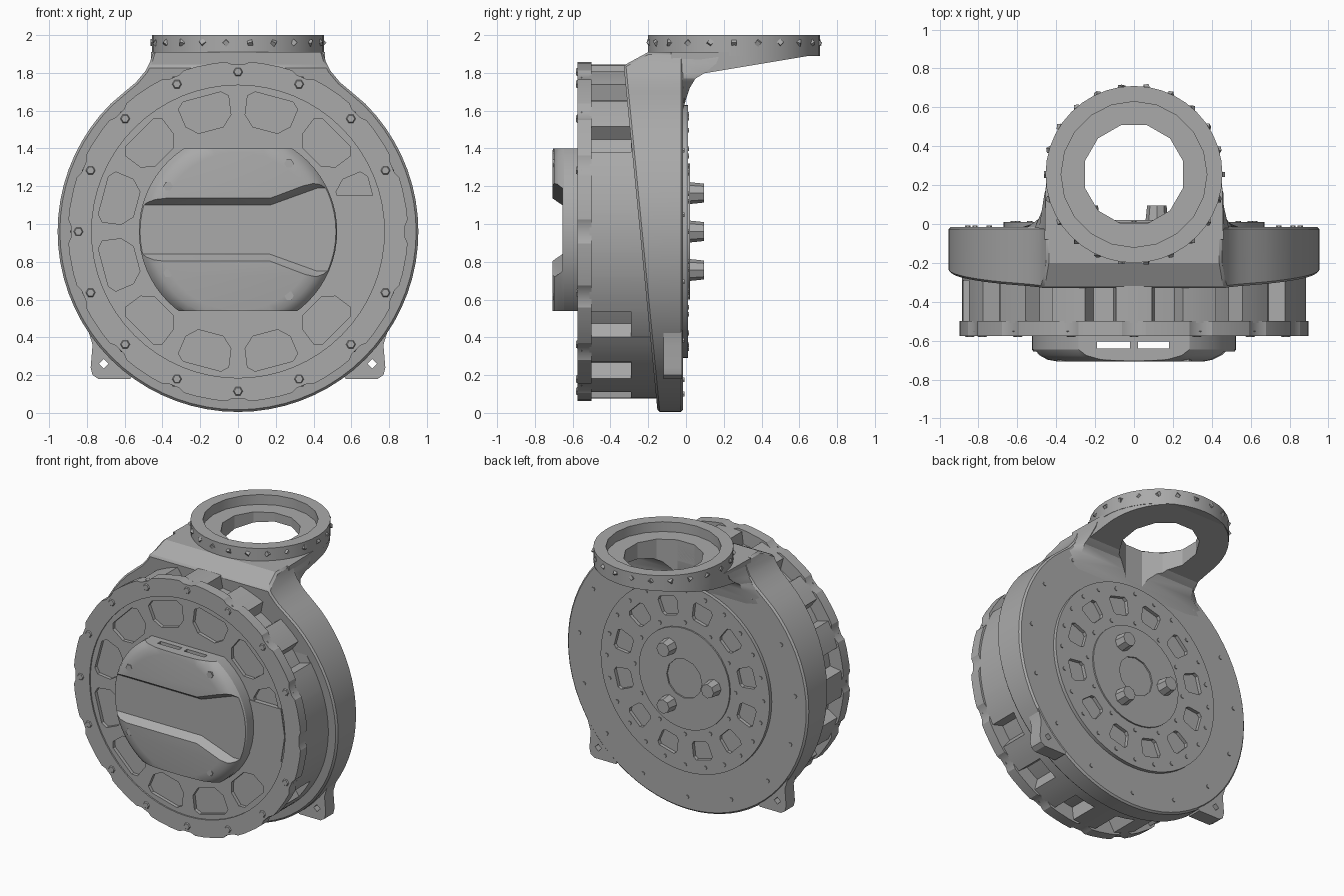
import bpy, bmesh, math
from math import sin, cos, radians
from mathutils import Vector

if bpy.data.objects.get("Cube"):
    bpy.data.objects.remove(bpy.data.objects["Cube"], do_unlink=True)

grey = bpy.data.materials.new("plain_grey")
grey.use_nodes = True
colour = (0.4, 0.4, 0.4, 1)
grey.diffuse_color = colour
grey.node_tree.nodes["Principled BSDF"].inputs["Base Color"].default_value = colour

CZ = 0.96  # height of the main axis
AXES = {"y": lambda u, v, w: (u, w, v),
        "z": lambda u, v, w: (u, v, w)}


def polar(r, deg, cx=0, cy=CZ):
    return cx + r * cos(radians(deg)), cy + r * sin(radians(deg))


def circle(r, n=64, cx=0, cy=CZ, turn=0):
    return [polar(r, turn + 360 * i / n, cx, cy) for i in range(n)]


def add_prism(bm, pts, a, b, axis="y", end=None):
    """Extrude an outline from a to b, optionally tapering to a second outline."""
    place = AXES[axis]
    low = [bm.verts.new(place(u, v, a)) for u, v in pts]
    high = [bm.verts.new(place(u, v, b)) for u, v in (end or pts)]
    bm.faces.new(low)
    bm.faces.new(high[::-1])
    n = len(pts)
    for i in range(n):
        j = (i + 1) % n
        bm.faces.new((low[j], low[i], high[i], high[j]))


def finish(bm, name):
    bmesh.ops.recalc_face_normals(bm, faces=bm.faces)
    mesh = bpy.data.meshes.new(name)
    bm.to_mesh(mesh)
    bm.free()
    mesh.materials.append(grey)
    ob = bpy.data.objects.new(name, mesh)
    bpy.context.collection.objects.link(ob)
    return ob


def build(name, *parts):
    bm = bmesh.new()
    for p in parts:
        add_prism(bm, *p)
    return finish(bm, name)


def build_stack(name, layers, axis):
    """Loft through (outline, position) layers as one closed solid."""
    bm = bmesh.new()
    rows = [[bm.verts.new(AXES[axis](u, v, w)) for u, v in pts] for pts, w in layers]
    bm.faces.new(rows[0])
    bm.faces.new(rows[-1][::-1])
    n = len(rows[0])
    for low, high in zip(rows, rows[1:]):
        for i in range(n):
            j = (i + 1) % n
            bm.faces.new((low[j], low[i], high[i], high[j]))
    return finish(bm, name)


def slice_off(ob, point, normal):
    """Remove what lies on the normal side of a plane and cap the cut."""
    bm = bmesh.new()
    bm.from_mesh(ob.data)
    res = bmesh.ops.bisect_plane(bm, geom=bm.verts[:] + bm.edges[:] + bm.faces[:],
                                 plane_co=point, plane_no=normal, clear_outer=True)
    rim = [e for e in res["geom_cut"] if isinstance(e, bmesh.types.BMEdge)]
    bmesh.ops.contextual_create(bm, geom=rim)
    bmesh.ops.recalc_face_normals(bm, faces=bm.faces)
    bm.to_mesh(ob.data)
    bm.free()


def cut(ob, *parts):
    cutter = build("cutter", *parts)
    mod = ob.modifiers.new("cut", "BOOLEAN")
    mod.operation, mod.solver, mod.object = "DIFFERENCE", "EXACT", cutter
    bpy.context.view_layer.update()
    done = bpy.data.meshes.new_from_object(ob.evaluated_get(bpy.context.evaluated_depsgraph_get()))
    ob.modifiers.clear()
    ob.data = done
    bpy.data.objects.remove(cutter, do_unlink=True)


# Housing: round body with a neck, its front face leaning
neck = [(0.6, 1.7), (0.54, 1.75), (0.49, 1.81), (0.465, 1.86), (0.45, 1.91)]
outline = [polar(0.955, 135 + 270 * i / 54) for i in range(55)]
outline += neck + [(-x, z) for x, z in neck[::-1]]
housing = build("housing", (outline, -0.5, -0.015))
slice_off(housing, (0, -0.33, 1.84), (0, -1.84, -0.18))
slice_off(housing, (0, -0.31, 1.85), (0, -0.06, 0.11))
bevel = housing.modifiers.new("soft_edge", "BEVEL")
bevel.width, bevel.segments, bevel.limit_method, bevel.angle_limit = 0.012, 1, "ANGLE", radians(40)

# Mounting feet
foot = [(0.5, 0.3), (0.57, 0.18), (0.74, 0.18), (0.77, 0.2), (0.78, 0.24), (0.77, 0.36),
        (0.8, 0.46), (0.6, 0.6)]
for name, s in (("left_foot", 1), ("right_foot", -1)):
    ob = build(name, ([(s * x, z) for x, z in foot], -0.12, -0.02))
    cut(ob, (circle(0.025, 4, s * 0.71, 0.26), -0.3, 0.1))

# Arm that carries the top ring, thinning toward the back
RY = 0.255
hole = (circle(0.262, 12, 0, RY, 15), 1.4, 2.2, "z")
plan = [polar(0.452, 180 * i / 24, 0, RY) for i in range(25)]
plan += [(-0.455, 0.15), (-0.46, -0.08), (0.46, -0.08), (0.455, 0.15)]
arm = build("ring_arm", (plan, 1.6, 1.91, "z"))
slice_off(arm, (0, 0.05, 1.79), (0, 0.11, -0.66))
cut(arm, hole)

# Flared fillet between arm and housing
flare = ((1.6, 0.66, -0.018), (1.66, 0.62, 0.0), (1.72, 0.565, 0.02), (1.77, 0.515, 0.05),
         (1.8, 0.49, 0.1), (1.85, 0.465, 0.16), (1.9, 0.452, 0.18))
layers = [([(-w, -0.1), (w, -0.1), (w, -0.03), (min(w, 0.46), y),
            (-min(w, 0.46), y), (-w, -0.03)], z) for z, w, y in flare]
fillet = build_stack("arm_fillet", layers, "z")
cut(fillet, hole)

# Top ring with a stepped bore
ring = build("top_ring", (circle(0.455, 40, 0, RY), 1.89, 2.0, "z"))
cut(ring, (circle(0.375, 20, 0, RY), 1.93, 2.2, "z"))
cut(ring, hole)
bm = bmesh.new()
for i in range(22):
    c = Vector((*polar(0.45, 360 * i / 22, 0, RY), 1.96))
    stud = bmesh.ops.create_cube(bm, size=0.026)["verts"]
    bmesh.ops.rotate(bm, verts=stud, matrix=Vector((0, 0, 1)).rotation_difference(
        Vector((cos(i), sin(i), 1))).to_matrix())
    bmesh.ops.translate(bm, verts=stud, vec=c)
finish(bm, "ring_studs")

# Drum: ribs behind the bolts, pockets between, solid on the connector side
drum_pts = []
for i in range(16):
    a = 22.5 * i
    drum_pts += [polar(0.885, a + d) for d in (-6, -3, 0, 3, 6)]
    r = 0.885 if i in (0, 15) else 0.8
    drum_pts += [polar(r, a + d) for d in (7.5, 11.25, 15)]
build("ribbed_drum", (drum_pts, -0.51, -0.1))
build("drum_rear_band", (circle(0.885), -0.29, -0.1))

# Front flange, lightly notched at each bolt
flange_pts = []
for i in range(16):
    a = 22.5 * i
    flange_pts += [polar(r, a + d) for r, d in
                   ((0.9, -8), (0.9, -4), (0.885, -2), (0.885, 2), (0.9, 4), (0.9, 8))]
flange = build("front_flange", (flange_pts, -0.575, -0.5))
cut(flange, (circle(0.775), -0.7, -0.565))
pocket = ((0.56, -7), (0.62, -11.5), (0.72, -11), (0.745, -8),
          (0.745, 8), (0.72, 11), (0.62, 11.5), (0.56, 7))
cut(flange, *[([polar(r, 15 + 30 * i + d) for r, d in pocket], -0.7, -0.54) for i in range(11)])
build("flange_bolts", *[(circle(0.045, 6, *polar(0.845, 22.5 * i)), -0.55, -0.582, "y",
                         circle(0.02, 6, *polar(0.845, 22.5 * i))) for i in range(1, 16)])
build("connector_plate", ([(0.45, 0.78), (0.74, 0.77), (0.77, 0.96), (0.74, 1.15), (0.45, 1.15)],
                          -0.572, -0.52))

# Centre cover: rounded disc with flat top and bottom and a flared channel
cover = build_stack("centre_cover", [(circle(r), y) for r, y in (
    (0.525, -0.54), (0.525, -0.645), (0.505, -0.675), (0.47, -0.698), (0.42, -0.708))], "y")
slice_off(cover, (0, 0, 1.4), (0, 0, 1))
slice_off(cover, (0, 0, 0.54), (0, 0, -1))


def channel(half, wide):
    upper = [(-0.7, half), (0.17, half), (0.42, wide), (0.7, wide)]
    return [(x, CZ + 0.01 + z) for x, z in upper] + [(x, CZ + 0.01 - z) for x, z in upper[::-1]]


cut(cover, (channel(0.13, 0.22), -0.655, -0.72, "y", channel(0.175, 0.27)))
for x0, x1 in ((-0.19, -0.02), (0.02, 0.18)):
    slot = [(x0, -0.64), (x1, -0.64), (x1, -0.605), (x0, -0.605)]
    cut(cover, (slot, 0.3, 1.6, "z"))
build("cover_screws", *[(circle(0.025, 6, x, z), -0.68, -0.708) for x, z in
                        ((-0.37, 1.2), (0.27, 1.32), (-0.37, 0.74), (0.27, 0.62))])

# Rear plate with pockets, hub and locating pins
rear = build("rear_plate", (circle(0.67), -0.05, 0.01))
window = ((0.44, -6), (0.46, -8), (0.55, -8), (0.57, -6), (0.57, 6), (0.55, 8), (0.46, 8), (0.44, 6))
cut(rear, *[([polar(r, 15 + 30 * i + d) for r, d in window], -0.03, 0.1) for i in range(12)])
hub = build("rear_hub", (circle(0.36, 40), -0.04, 0.02))
cut(hub, (circle(0.14, 12), -0.01, 0.2))
build("locating_pins", *[(circle(0.06, 8, *polar(0.235, a)), 0.0, 0.095, "y",
                          circle(0.05, 8, *polar(0.235, a))) for a in (60, 180, 300)])
build("rear_screws",
      *[(circle(0.014, 6, *polar(0.62, 15 * i)), 0.0, 0.016) for i in range(24)],
      *[(circle(0.014, 6, *polar(0.4, 30 * i)), 0.0, 0.016) for i in range(12)],
      *[(circle(0.014, 6, *polar(0.86, 24 * i + 6)), -0.03, -0.009) for i in range(15)
        if not 60 < 24 * i + 6 < 120])

# Smooth the curved sides, keep edges crisp
bpy.ops.object.select_all(action="DESELECT")
for ob in bpy.context.collection.objects:
    if ob.type == "MESH" and ob.data.materials and ob.data.materials[0] == grey:
        ob.select_set(True)
        bpy.context.view_layer.objects.active = ob
bpy.ops.object.shade_smooth_by_angle(angle=radians(25))
